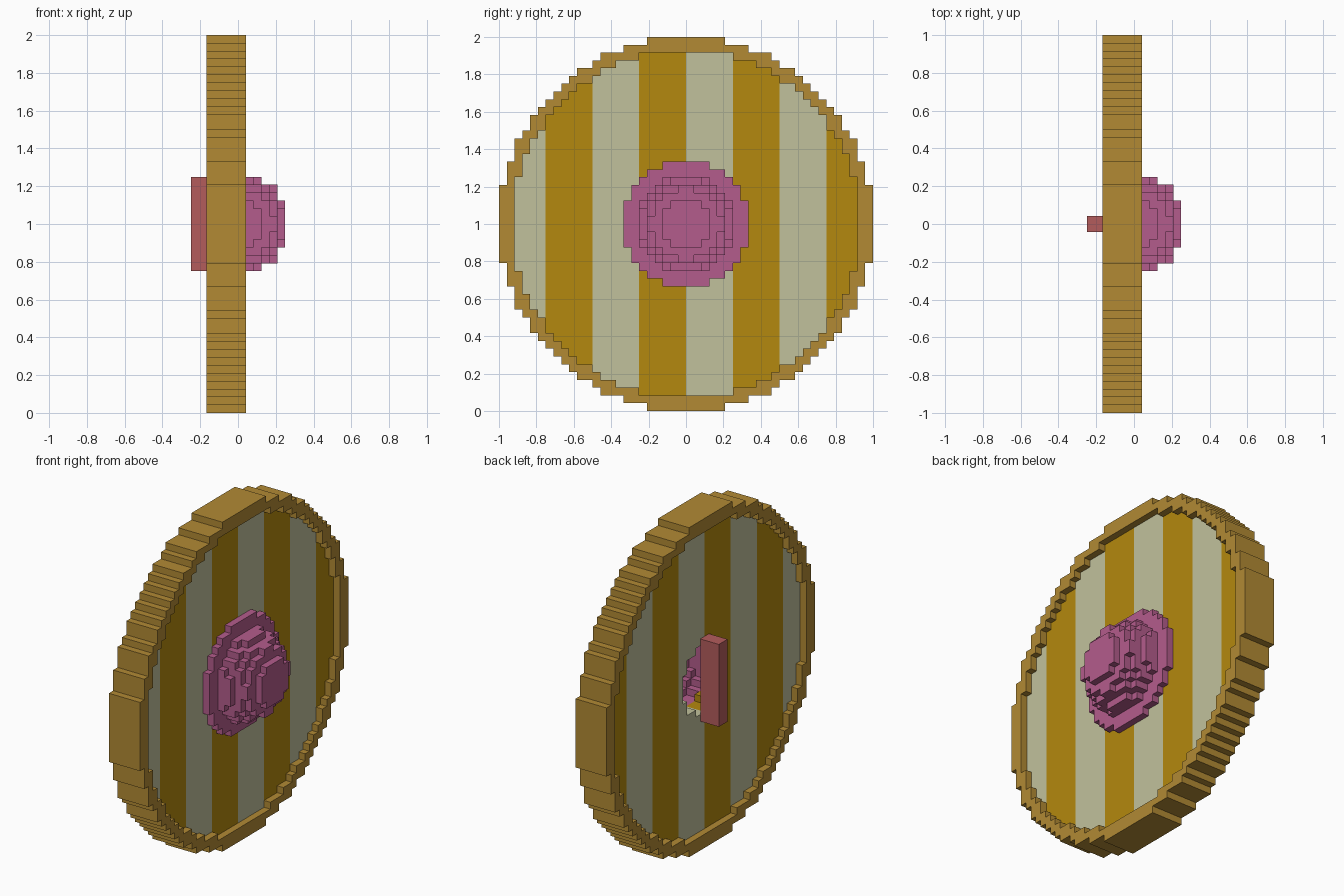
import bpy
import bmesh

cube = bpy.data.objects.get("Cube")
if cube:
    bpy.data.objects.remove(cube, do_unlink=True)

U = 1 / 24  # edge of one block


def material(name, rgb):
    lin = [((c / 255 + 0.055) / 1.055) ** 2.4 for c in rgb]
    m = bpy.data.materials.new(name)
    m.diffuse_color = (*lin, 1)
    m.use_nodes = True
    bsdf = next(n for n in m.node_tree.nodes if n.type == "BSDF_PRINCIPLED")
    bsdf.inputs["Base Color"].default_value = (*lin, 1)
    bsdf.inputs["Roughness"].default_value = 0.9
    return m


wood = material("wood brown", (178, 138, 52))
gold = material("gold", (180, 137, 14))
cream = material("cream", (193, 193, 156))
pink = material("pink", (180, 92, 140))
red = material("dull red", (180, 92, 92))

# Outward quads of a unit block: direction and corner offsets
SIDES = [
    ((1, 0, 0), ((1, 0, 0), (1, 1, 0), (1, 1, 1), (1, 0, 1))),
    ((-1, 0, 0), ((0, 0, 0), (0, 0, 1), (0, 1, 1), (0, 1, 0))),
    ((0, 1, 0), ((0, 1, 0), (0, 1, 1), (1, 1, 1), (1, 1, 0))),
    ((0, -1, 0), ((0, 0, 0), (1, 0, 0), (1, 0, 1), (0, 0, 1))),
    ((0, 0, 1), ((0, 0, 1), (1, 0, 1), (1, 1, 1), (0, 1, 1))),
    ((0, 0, -1), ((0, 0, 0), (0, 1, 0), (1, 1, 0), (1, 0, 0))),
]


def block_part(name, x_range, radius, inside, mats, pick=lambda y: 0):
    """Stepped solid: keep blocks whose centre passes inside(x, y, z)."""
    cells = {(i, j, k)
             for i in range(*x_range)
             for j in range(-radius, radius)
             for k in range(-radius, radius)
             if inside(i + 0.5, j + 0.5, k + 0.5)}
    bm = bmesh.new()
    verts = {}

    def vert(p):
        if p not in verts:
            verts[p] = bm.verts.new((p[0] * U, p[1] * U, p[2] * U + 1))
        return verts[p]

    for c in sorted(cells):
        for d, corners in SIDES:
            if tuple(a + b for a, b in zip(c, d)) in cells:
                continue
            f = bm.faces.new([vert(tuple(a + b for a, b in zip(c, o))) for o in corners])
            f.material_index = pick(c[1])
    # Merge the flat areas into large faces
    bmesh.ops.dissolve_limit(bm, angle_limit=0.01, verts=bm.verts, edges=bm.edges,
                             delimit={"MATERIAL"})
    me = bpy.data.meshes.new(name)
    bm.to_mesh(me)
    bm.free()
    for m in mats:
        me.materials.append(m)
    ob = bpy.data.objects.new(name, me)
    bpy.context.collection.objects.link(ob)
    return ob


def disc(y, z, r):
    return y * y + z * z <= r * r


def ball(x, y, z, r):
    return x * x + y * y + z * z <= r * r


# Raised outer ring
block_part("rim", (-4, 1), 24,
           lambda x, y, z: disc(y, z, 24) and not disc(y, z, 22.3), [wood])

# Striped board with a round hand hole, stripes six blocks wide
block_part("striped_panel", (-3, 0), 23,
           lambda x, y, z: disc(y, z, 22.3) and not disc(y, z, 5),
           [cream, gold], lambda y: (y // 6) % 2)

# Hollow dome with a flat flange
block_part("boss", (0, 6), 8,
           lambda x, y, z: (ball(x, y, z, 6.4) or (x < 1 and disc(y, z, 8)))
           and not ball(x, y, z, 5.4), [pink])

# Upright grip bar across the hand hole
block_part("handle", (-6, -3), 6, lambda x, y, z: abs(y) < 1, [red])
